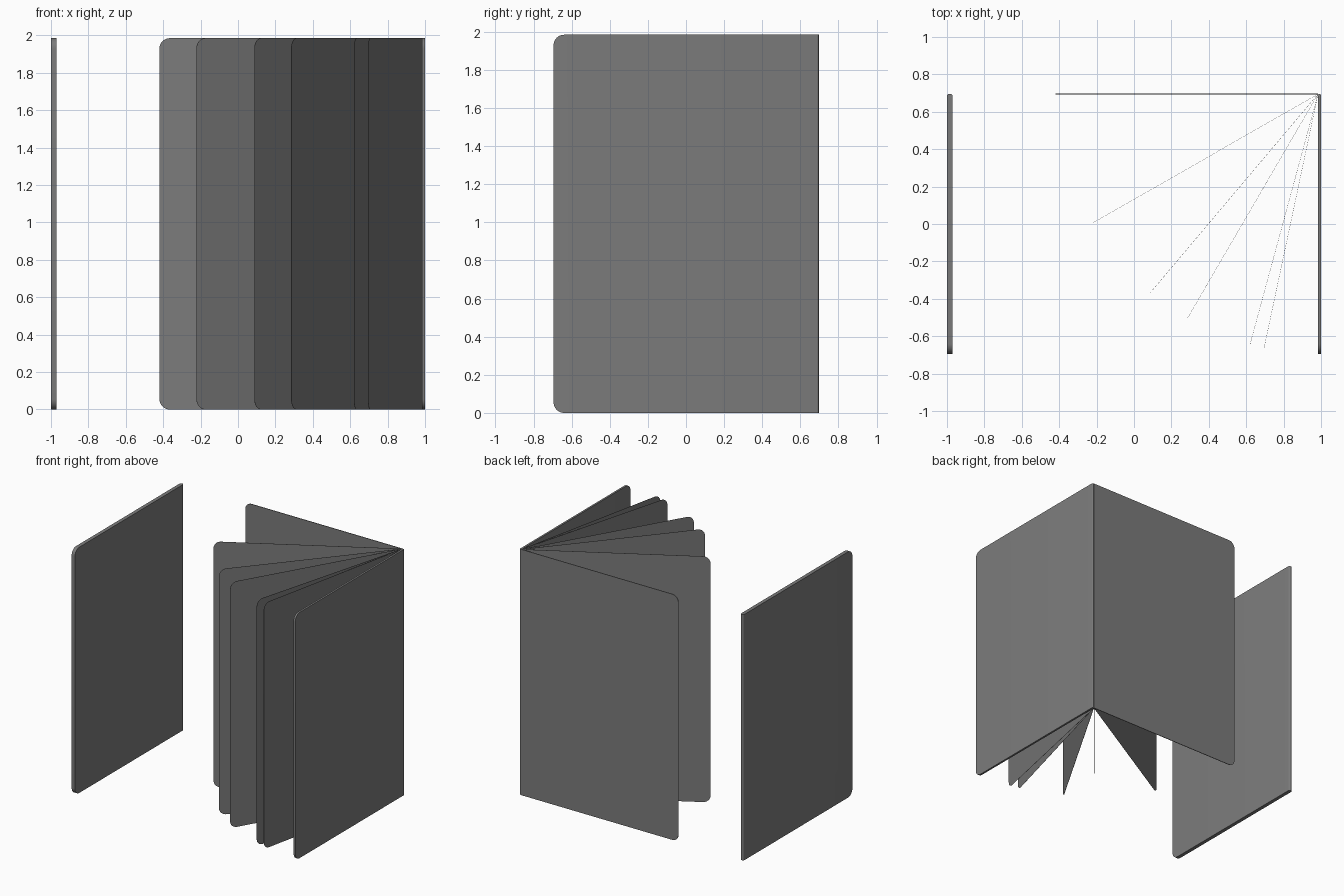
import bpy, bmesh
from math import cos, sin, pi, radians, atan2

if "Cube" in bpy.data.objects:
    bpy.data.objects.remove(bpy.data.objects["Cube"])

HEIGHT = 1.985
WIDTH = 1.39
CORNER = 0.055

grey = bpy.data.materials.new("dark_grey")
grey.use_nodes = True
colour = (0.2, 0.2, 0.2, 1)
grey.diffuse_color = colour
grey.node_tree.nodes["Principled BSDF"].inputs["Base Color"].default_value = colour


def leaf_outline(width):
    """Leaf running from the spine, with both free corners rounded."""
    points = [(0, 0)]
    for cz, start in ((CORNER, -pi / 2), (HEIGHT - CORNER, 0)):
        for i in range(9):
            a = start + i * pi / 16
            points.append((width - CORNER + CORNER * cos(a), cz + CORNER * sin(a)))
    return points + [(0, HEIGHT)]


def leaf(name, spine, angle, thickness, width=WIDTH, round_spine=0):
    """Sheet of the given thickness, centred on its plane and turned about the spine."""
    bm = bmesh.new()
    face = bm.faces.new([bm.verts.new((u, thickness / 2, z))
                         for u, z in leaf_outline(width)])
    back = bmesh.ops.extrude_face_region(bm, geom=[face])["geom"]
    bmesh.ops.translate(bm, vec=(0, -thickness, 0),
                        verts=[g for g in back if isinstance(g, bmesh.types.BMVert)])
    bmesh.ops.recalc_face_normals(bm, faces=bm.faces)
    if round_spine:
        edges = [e for e in bm.edges if all(v.co.x < 1e-5 for v in e.verts)
                 and abs(e.verts[0].co.z - e.verts[1].co.z) > 1]
        bmesh.ops.bevel(bm, geom=edges, offset=round_spine, segments=4,
                        profile=0.5, affect="EDGES")
    mesh = bpy.data.meshes.new(name)
    bm.to_mesh(mesh)
    bm.free()
    mesh.materials.append(grey)
    obj = bpy.data.objects.new(name, mesh)
    bpy.context.collection.objects.link(obj)
    obj.location = (*spine, 0)
    obj.rotation_euler.z = angle
    bpy.ops.object.select_all(action="DESELECT")
    obj.select_set(True)
    bpy.context.view_layer.objects.active = obj
    bpy.ops.object.shade_smooth_by_angle(angle=radians(30))
    return obj


# Closed booklet: two covers around a block of pages
leaf("closed_booklet", (-0.985, 0.695), -pi / 2, 0.03, round_spine=0.012)

# Open booklet: thick stack on the right, thin leaf at the back
leaf("open_front_stack", (0.991, 0.695), -pi / 2, 0.016, round_spine=0.007)
leaf("open_back_leaf", (0.985, 0.695), pi, 0.005, width=1.405)

# Loose pages fanned about the spine, aimed at their free edges
hinge = (0.984, 0.695)
for i, (x, y) in enumerate([(-0.23, 0), (0.085, -0.37), (0.285, -0.505),
                            (0.62, -0.645), (0.695, -0.665)]):
    leaf(f"fanned_page_{i + 1}", hinge, atan2(y - hinge[1], x - hinge[0]), 0.001)
